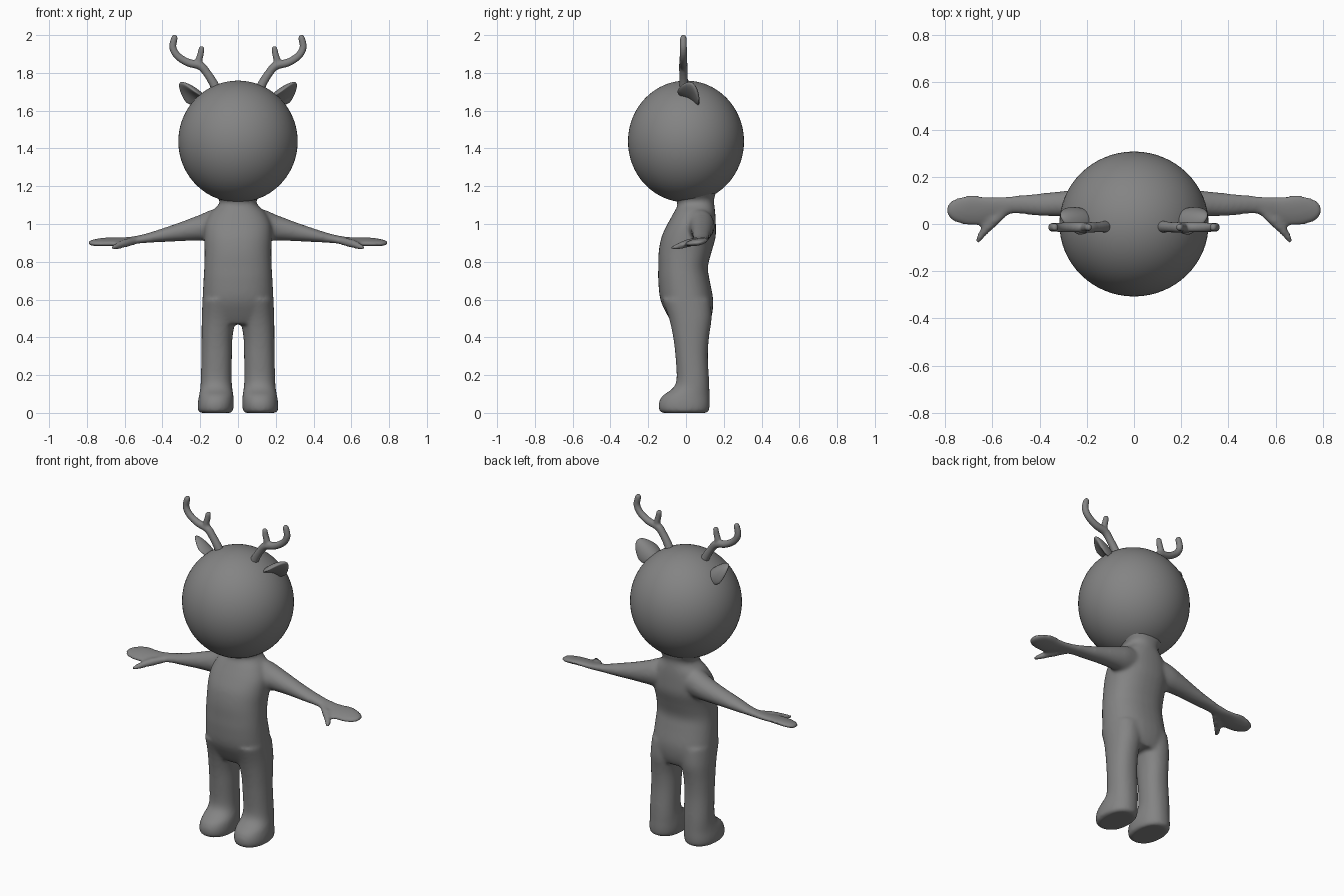
import bpy, bmesh, math
from mathutils import Vector

if "Cube" in bpy.data.objects:
    bpy.data.objects.remove(bpy.data.objects["Cube"])

grey = bpy.data.materials.new("plain_grey")
grey.diffuse_color = (0.23, 0.23, 0.23, 1)
grey.use_nodes = True
grey.node_tree.nodes["Principled BSDF"].inputs["Base Color"].default_value = grey.diffuse_color


def finish(bm, name, voxel=None, smooth=0):
    bmesh.ops.recalc_face_normals(bm, faces=bm.faces)
    me = bpy.data.meshes.new(name)
    bm.to_mesh(me)
    bm.free()
    ob = bpy.data.objects.new(name, me)
    bpy.context.collection.objects.link(ob)
    me.materials.append(grey)
    for p in me.polygons:
        p.use_smooth = True
    if voxel:  # fuse overlapping parts into one soft skin
        r = ob.modifiers.new("fuse", 'REMESH')
        r.mode, r.voxel_size, r.use_smooth_shade = 'VOXEL', voxel, True
        s = ob.modifiers.new("soften", 'SMOOTH')
        s.factor, s.iterations = 0.5, smooth
    return ob


def spline(rows, steps=4):
    """Catmull-Rom interpolation of rows of numbers."""
    out = []
    for i in range(len(rows) - 1):
        a, b, c, d = (rows[max(0, min(len(rows) - 1, i + k))] for k in (-1, 0, 1, 2))
        for j in range(steps):
            t = j / steps
            out.append([0.5 * (2 * q + (r - p) * t + (2 * p - 5 * q + 4 * r - s) * t * t
                               + (3 * q - p - 3 * r + s) * t ** 3)
                        for p, q, r, s in zip(a, b, c, d)])
    return out + [list(rows[-1])]


def skin_rings(bm, rings):
    rings = [[bm.verts.new(p) for p in ring] for ring in rings]
    n = len(rings[0])
    for a, b in zip(rings, rings[1:]):
        for i in range(n):
            bm.faces.new((a[i], a[(i + 1) % n], b[(i + 1) % n], b[i]))
    bm.faces.new(rings[0][::-1])
    bm.faces.new(rings[-1])


def oval(n=32, power=2.0):
    for i in range(n):
        c, s = math.cos(2 * math.pi * i / n), math.sin(2 * math.pi * i / n)
        yield (math.copysign(abs(c) ** (2 / power), c), math.copysign(abs(s) ** (2 / power), s))


def upright(bm, rows, power):
    """Rows: z, x0, x1, y0, y1."""
    skin_rings(bm, [[((x0 + x1) / 2 + u * (x1 - x0) / 2, (y0 + y1) / 2 + v * (y1 - y0) / 2, z)
                     for u, v in oval(power=power)] for z, x0, x1, y0, y1 in spline(rows)])


def sideways(bm, rows, side):
    """Rows: x, y0, y1, z0, z1, tilt."""
    skin_rings(bm, [[(side * x, (y0 + y1) / 2 + u * (y1 - y0) / 2,
                      (z0 + z1) / 2 + v * (z1 - z0) / 2 + tilt * u * (y1 - y0) / 2)
                     for u, v in oval()] for x, y0, y1, z0, z1, tilt in spline(rows)])


def tube(bm, rows, side):
    """Rows: x, y, z, radius."""
    rows = spline(rows, 5)
    pts = [Vector((side * r[0], r[1], r[2])) for r in rows]
    rings = []
    for i, p in enumerate(pts):
        d = (pts[min(i + 1, len(pts) - 1)] - pts[max(i - 1, 0)]).normalized()
        a = d.cross(Vector((0.1, 1, 0.1))).normalized()
        b = d.cross(a)
        rings.append([p + rows[i][3] * (a * u + b * v) for u, v in oval(16)])
    skin_rings(bm, rings)


# body: torso and neck, legs with feet, arms with hands, fused
body = bmesh.new()
upright(body, [(z, -h, h, y0, y1) for z, h, y0, y1 in (
    (0.47, 0.165, -0.07, 0.12), (0.52, 0.188, -0.10, 0.138), (0.6, 0.188, -0.136, 0.144),
    (0.7, 0.183, -0.147, 0.126), (0.77, 0.179, -0.147, 0.116), (0.85, 0.177, -0.145, 0.135),
    (0.93, 0.18, -0.13, 0.157), (1.0, 0.175, -0.098, 0.158), (1.06, 0.145, -0.065, 0.155),
    (1.1, 0.105, -0.045, 0.15), (1.13, 0.1, -0.055, 0.148), (1.18, 0.14, -0.1, 0.16),
    (1.23, 0.12, -0.1, 0.13))], 2.3)
leg = [(0.0, 0.035, 0.2, -0.125, 0.11), (0.012, 0.026, 0.212, -0.142, 0.122),
       (0.05, 0.022, 0.213, -0.145, 0.126), (0.09, 0.024, 0.207, -0.125, 0.125),
       (0.13, 0.03, 0.2, -0.07, 0.124), (0.18, 0.033, 0.197, -0.05, 0.122),
       (0.3, 0.032, 0.194, -0.056, 0.116), (0.4, 0.029, 0.193, -0.068, 0.122),
       (0.5, 0.012, 0.192, -0.09, 0.136), (0.6, 0.005, 0.188, -0.125, 0.13)]
arm = [(0.05, -0.02, 0.14, 0.92, 1.085, 0), (0.14, 0.0, 0.15, 0.91, 1.075, 0),
       (0.2, 0.018, 0.15, 0.912, 1.05, 0), (0.3, 0.03, 0.14, 0.909, 1.012, 0),
       (0.4, 0.034, 0.13, 0.904, 0.977, 0), (0.5, 0.042, 0.121, 0.899, 0.946, 0.1),
       (0.58, 0.03, 0.118, 0.893, 0.93, 0.15), (0.65, -0.006, 0.12, 0.888, 0.925, 0.2),
       (0.71, -0.006, 0.121, 0.886, 0.924, 0.2), (0.76, 0.008, 0.107, 0.884, 0.918, 0.15),
       (0.785, 0.026, 0.09, 0.888, 0.912, 0.1), (0.794, 0.045, 0.072, 0.894, 0.906, 0)]
thumb = [(0.54, 0.06, 0.912, 0.02), (0.59, 0.015, 0.9, 0.023), (0.63, -0.025, 0.887, 0.02),
         (0.655, -0.06, 0.876, 0.015), (0.664, -0.08, 0.872, 0.009)]
for side in (1, -1):
    upright(body, [(z, *sorted((side * a, side * b)), c, d) for z, a, b, c, d in leg], 2.2)
    sideways(body, arm, side)
    tube(body, thumb, side)
finish(body, "body", 0.01, 10)

# head
head = bmesh.new()
bmesh.ops.create_uvsphere(head, u_segments=64, v_segments=40, radius=1)
for v in head.verts:
    v.co = Vector((v.co.x * 0.316, v.co.y * 0.307, v.co.z * 0.322 + 1.437))
finish(head, "head")

beam = [(0.105, -0.01, 1.69, 0.027), (0.13, -0.012, 1.745, 0.024), (0.165, -0.014, 1.80, 0.022),
        (0.2, -0.014, 1.838, 0.023), (0.265, -0.014, 1.855, 0.021), (0.32, -0.014, 1.89, 0.02),
        (0.345, -0.014, 1.935, 0.019), (0.336, -0.014, 1.985, 0.017), (0.331, -0.014, 2.0, 0.009)]
tine = [(0.19, -0.014, 1.825, 0.02), (0.207, -0.014, 1.86, 0.019), (0.198, -0.014, 1.9, 0.017),
        (0.193, -0.014, 1.93, 0.015), (0.192, -0.014, 1.941, 0.008)]
for side, label in ((1, "left"), (-1, "right")):
    # antler: curved beam with one short tine
    antler = bmesh.new()
    tube(antler, beam, side)
    tube(antler, tine, side)
    finish(antler, label + "_antler", 0.006, 4)

    # ear: leaf cupped toward the front
    ear = bmesh.new()
    bmesh.ops.create_uvsphere(ear, u_segments=32, v_segments=20, radius=1)
    along, across = Vector((0.82, 0, 0.57)), Vector((0.313, 0.836, -0.45))
    out = along.cross(across)
    for v in ear.verts:
        l, w, t = v.co
        w *= 1 - 0.25 * max(l, 0)
        p = (Vector((0.245, 0.02, 1.685)) + along * l * 0.088 + across * w * 0.068
             + out * (t * 0.022 + 0.016 - 0.03 * w * w))
        v.co = (side * p.x, p.y, p.z)
    finish(ear, label + "_ear")
